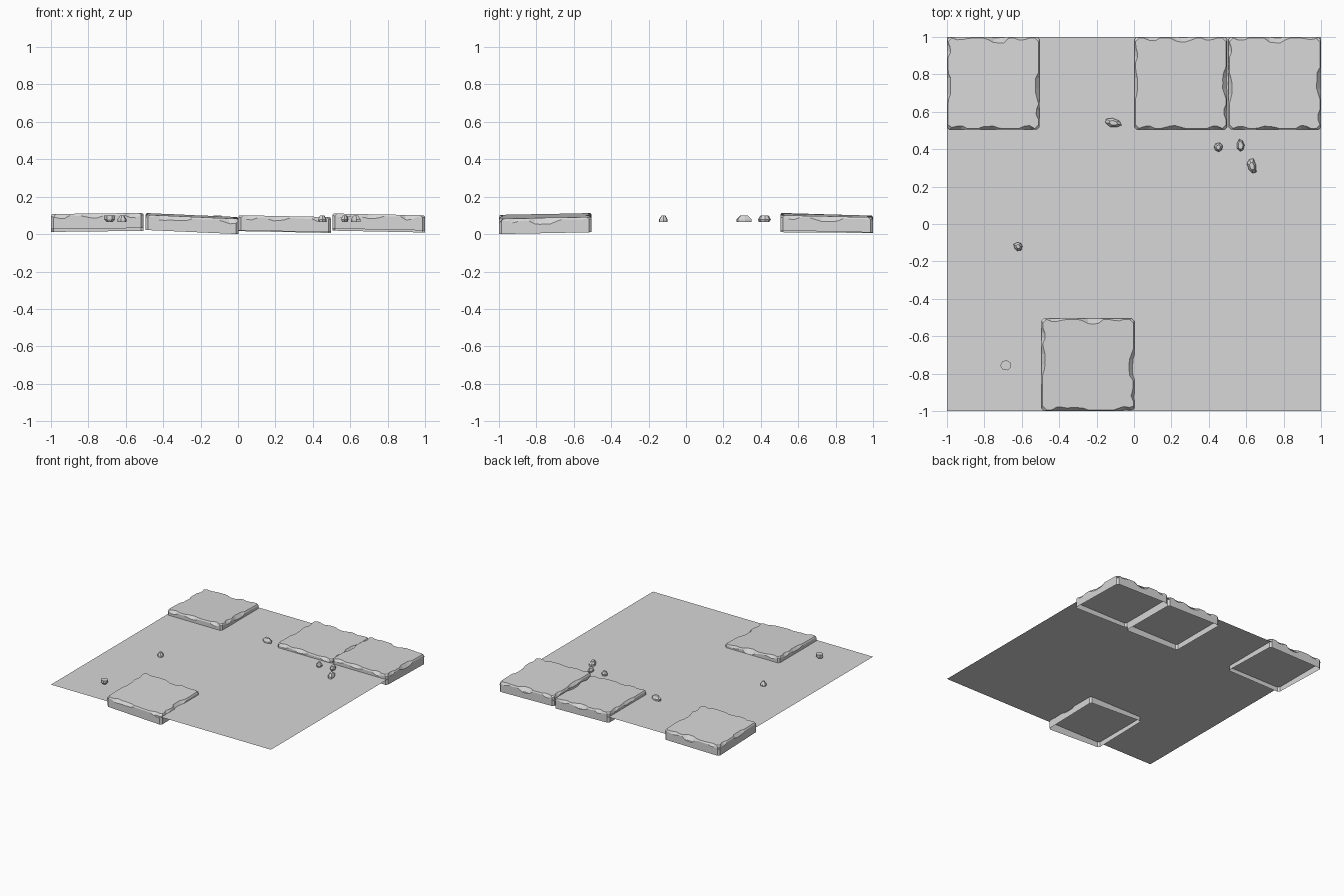
import bpy, bmesh, math, random
from mathutils import Vector, Matrix

old = bpy.data.objects.get("Cube")
if old:
    bpy.data.objects.remove(old)

stone = bpy.data.materials.new("grey stone")
stone.use_nodes = True
GREY = (0.68, 0.68, 0.68, 1)
stone.diffuse_color = GREY
stone.node_tree.nodes["Principled BSDF"].inputs["Base Color"].default_value = GREY

GROUND = 0.065
HALF = 0.248      # half width of a tile
THICK = 0.081
CORNER = 0.014    # cut at the upright corners


def finish(bm, name):
    mesh = bpy.data.meshes.new(name)
    bmesh.ops.recalc_face_normals(bm, faces=bm.faces)
    bm.to_mesh(mesh)
    bm.free()
    mesh.materials.append(stone)
    ob = bpy.data.objects.new(name, mesh)
    bpy.context.collection.objects.link(ob)
    return ob


def bridge(bm, low, high):
    n = len(low)
    for i in range(n):
        j = (i + 1) % n
        bm.faces.new((low[i], low[j], high[j], high[i]))


# Chips along the front, right, back and left: position, half width, depth
CHIPS = [
    [(-0.75, 0.2, 0.014), (-0.15, 0.24, 0.016), (0.8, 0.18, 0.017)],
    [(-0.8, 0.13, 0.012), (0.0, 0.36, 0.02)],
    [(-0.1, 0.26, 0.024), (-0.75, 0.15, 0.01), (0.7, 0.18, 0.012)],
    [(0.0, 0.34, 0.014), (-0.75, 0.17, 0.012)],
]


def tile(name, x, y, z, tilt_x, tilt_y, seed):
    """Open-bottomed slab with a broken upper edge, slightly tilted."""
    rnd = random.Random(seed)
    bm = bmesh.new()
    rings = ([], [], [])
    steps = 16
    for side in range(4):
        turn = Matrix.Rotation(side * math.pi / 2, 3, 'Z')
        chips = [(p + rnd.uniform(-0.12, 0.12), w, d * rnd.uniform(0.8, 1.2))
                 for p, w, d in CHIPS[side]]
        for i in range(steps + 1):
            s = -1 + 2 * i / steps
            bite = 0.0
            for p, w, d in chips:
                bite = max(bite, d * min(1, 2.2 * max(0, 1 - abs(s - p) / w)))
            inset = 0.006 + bite * rnd.uniform(0.8, 1.0)
            drop = 0.009 + bite * 0.9 + rnd.uniform(0, 0.003)
            span = HALF - CORNER
            points = ((s * span, -HALF, 0),
                      (s * span, -HALF, THICK - drop),
                      (s * (HALF - 0.026), -HALF + inset, THICK))
            for ring, point in zip(rings, points):
                co = turn @ Vector(point)
                co.z += z + tilt_x * co.x + tilt_y * co.y
                ring.append(bm.verts.new(co + Vector((x, y, 0))))
    bridge(bm, rings[0], rings[1])
    bridge(bm, rings[1], rings[2])
    bm.faces.new(rings[2])
    return finish(bm, name)


def pebble(name, x, y, wide, long, angle, base, top, seed):
    """Faceted stone; base and top are its scale at the ground and the crown."""
    rnd = random.Random(seed)
    bm = bmesh.new()
    turn = Matrix.Rotation(math.radians(angle), 3, 'Z')
    sides = 7
    radius = [rnd.uniform(0.85, 1.08) for _ in range(sides)]
    rings = []
    for height, scale in ((0, base), (0.014, 1), (0.034, top)):
        ring = []
        for i in range(sides):
            a = math.tau * i / sides
            r = radius[i] * scale / 2
            co = turn @ Vector((r * wide * math.cos(a), r * long * math.sin(a), 0))
            ring.append(bm.verts.new(co + Vector((x, y, GROUND + height))))
        rings.append(ring)
    bridge(bm, rings[0], rings[1])
    bridge(bm, rings[1], rings[2])
    bm.faces.new(rings[0])
    bm.faces.new(rings[2])
    return finish(bm, name)


# Flat ground sheet
bm = bmesh.new()
bmesh.ops.create_grid(bm, x_segments=1, y_segments=1, size=1,
                      matrix=Matrix.Translation((0, 0, GROUND)))
ground = finish(bm, "ground_sheet")
if ground.data.polygons[0].normal.z < 0:
    ground.data.flip_normals()

# Loose paving tiles
tile("back_right_tile", -0.752, 0.752, 0.022, 0.012, -0.03, 1)
tile("front_tile", -0.246, -0.752, 0.016, -0.044, 0.02, 2)
tile("back_middle_tile", 0.25, 0.752, 0.013, -0.02, -0.008, 3)
tile("back_left_tile", 0.752, 0.752, 0.019, -0.02, -0.022, 4)

# Scattered pebbles
pebble("pebble_long", -0.11, 0.54, 0.09, 0.048, -15, 0.95, 0.5, 5)
pebble("pebble_small", 0.45, 0.41, 0.05, 0.05, 20, 0.9, 0.5, 6)
pebble("pebble_upright", 0.57, 0.42, 0.045, 0.07, 5, 0.75, 0.65, 7)
pebble("pebble_large", 0.63, 0.31, 0.05, 0.088, 12, 1.0, 0.5, 8)
pebble("pebble_lone", -0.62, -0.12, 0.05, 0.05, 0, 1.0, 0.45, 9)
pebble("pebble_flat_top", -0.685, -0.755, 0.06, 0.055, -20, 0.6, 1.02, 10)
